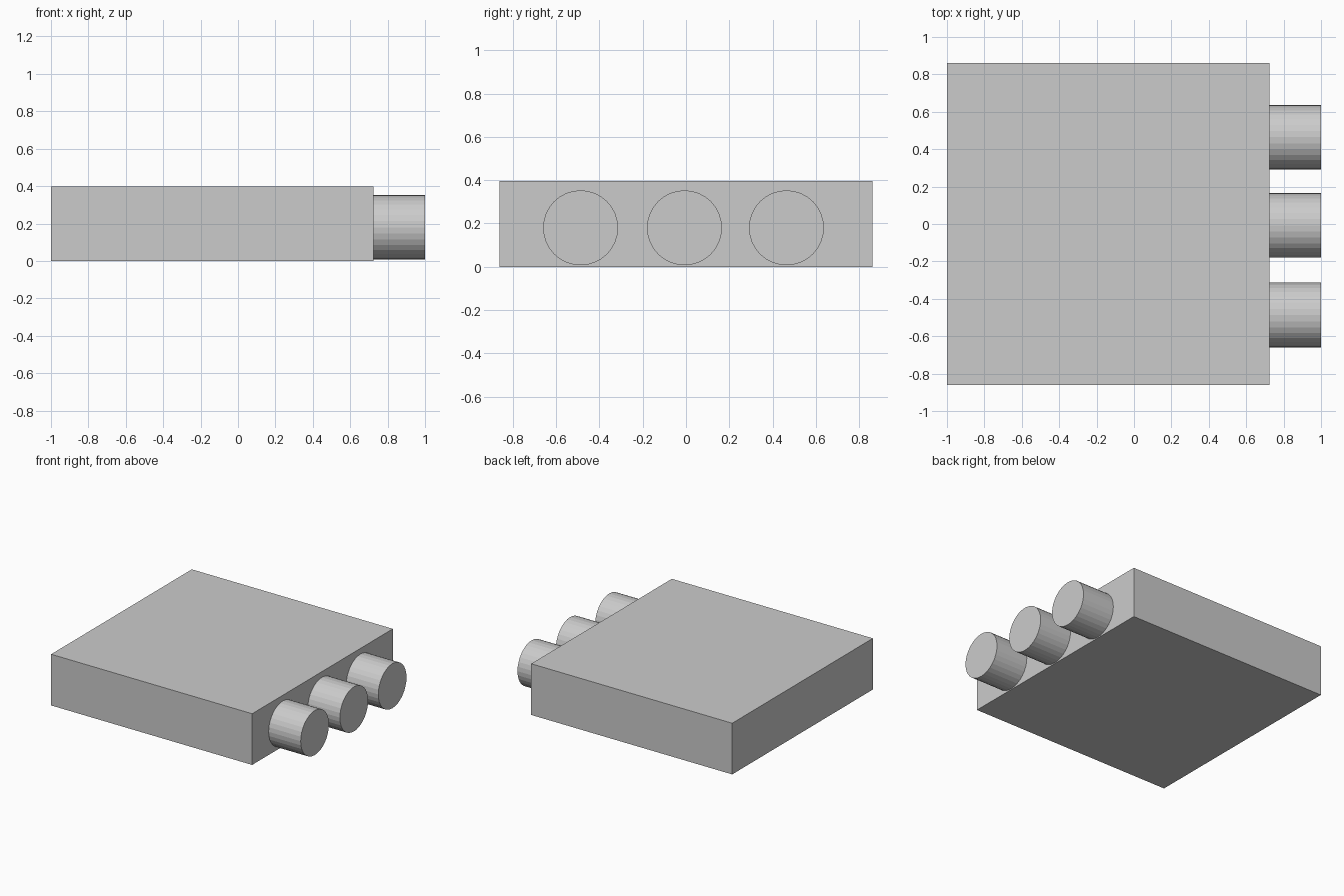
import bpy
from math import pi

if "Cube" in bpy.data.objects:
    bpy.data.objects.remove(bpy.data.objects["Cube"])

FACE_X = 0.725   # side of the slab that carries the pegs
HEIGHT = 0.397

# Square slab body
bpy.ops.mesh.primitive_cube_add(size=1, location=((FACE_X - 1) / 2, 0, HEIGHT / 2))
slab = bpy.context.object
slab.name = "slab_body"
slab.scale = (FACE_X + 1, 1.724, HEIGHT)
bpy.ops.object.transform_apply(location=False, rotation=False, scale=True)


# Round pegs standing out from the right side
def peg(name, y):
    bpy.ops.mesh.primitive_cylinder_add(
        vertices=32, radius=0.173, depth=1 - FACE_X,
        location=((1 + FACE_X) / 2, y, 0.18), rotation=(0, pi / 2, 0))
    bpy.context.object.name = name


for name, y in (("front_peg", -0.487), ("middle_peg", -0.007), ("back_peg", 0.464)):
    peg(name, y)
